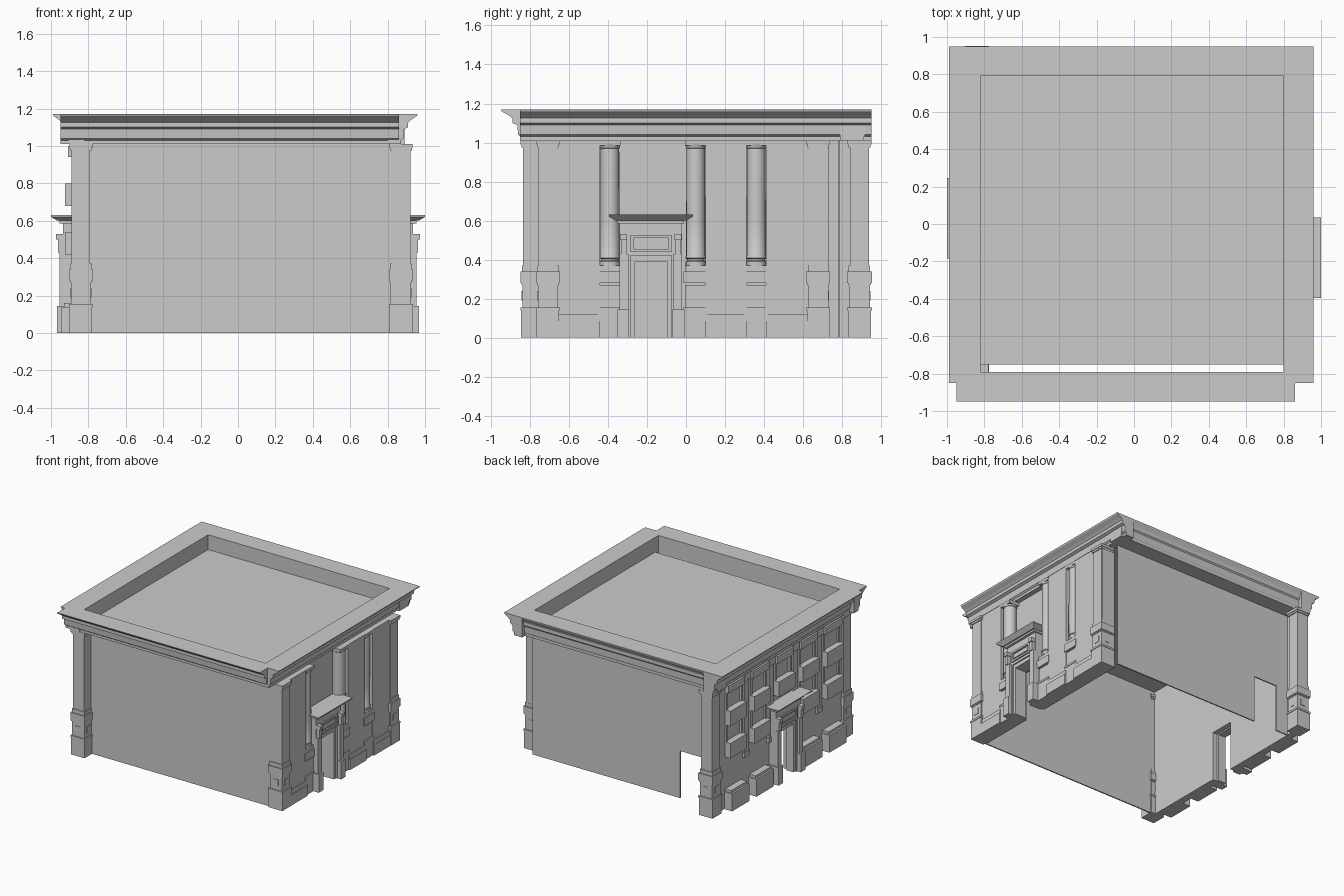
import bpy, bmesh, math
from mathutils import Vector

if "Cube" in bpy.data.objects:
    bpy.data.objects.remove(bpy.data.objects["Cube"])


def build(name, boxes=(), prisms=(), lathes=()):
    """One object made of boxes, extruded outlines and turned columns."""
    bm = bmesh.new()
    for x0, x1, y0, y1, z0, z1 in boxes:
        v = bmesh.ops.create_cube(bm, size=1)['verts']
        for p in v:
            p.co = Vector(((x0 + x1) / 2 + p.co.x * abs(x1 - x0),
                           (y0 + y1) / 2 + p.co.y * abs(y1 - y0),
                           (z0 + z1) / 2 + p.co.z * abs(z1 - z0)))
    for pts, move in prisms:
        f = bm.faces.new([bm.verts.new(p) for p in pts])
        r = bmesh.ops.extrude_face_region(bm, geom=[f], use_keep_orig=True)
        for g in r['geom']:
            if isinstance(g, bmesh.types.BMVert):
                g.co += Vector(move)
    for cx, cy, prof in lathes:
        n = 20
        rings = [[bm.verts.new((cx + r * math.cos(2 * math.pi * i / n),
                                cy + r * math.sin(2 * math.pi * i / n), z))
                  for i in range(n)] for r, z in prof]
        for a, b in zip(rings, rings[1:]):
            for i in range(n):
                bm.faces.new((a[i], a[(i + 1) % n], b[(i + 1) % n], b[i]))
        bm.faces.new(rings[0][::-1])
        bm.faces.new(rings[-1])
    bmesh.ops.recalc_face_normals(bm, faces=bm.faces)
    me = bpy.data.meshes.new(name)
    bm.to_mesh(me)
    bm.free()
    ob = bpy.data.objects.new(name, me)
    bpy.context.collection.objects.link(ob)
    if lathes:
        bpy.ops.object.select_all(action='DESELECT')
        ob.select_set(True)
        bpy.context.view_layer.objects.active = ob
        bpy.ops.object.shade_smooth_by_angle(angle=math.radians(35))
    return ob


# plain front and rear walls; the rear has a low opening near the left corner
build('front_wall', [(-0.82, 0.82, -0.75, -0.74, 0, 1.05)])
R = 0.79
build('rear_wall', [(-0.50, 0.82, R - .01, R, 0, 1.05),
                    (-0.84, -0.71, R - .01, R, 0, 1.05),
                    (-0.71, -0.50, R - .01, R, 0.38, 1.05)])
build('roof', [(-0.83, 0.81, -0.75, 0.80, 1.04, 1.05)])

# stepped cornice: (distance back from the lip, height)
STEPS = [(0.105, 1.01), (0.105, 1.03), (0.09, 1.04), (0.085, 1.09), (0.06, 1.10),
         (0.06, 1.125), (0.04, 1.14), (0.005, 1.16), (0, 1.17)]


def run(name, axis, sign, inner, lip, a, b, k=1.0):
    out = [(inner, 1.01)] + [(lip - k * d, z) for d, z in STEPS] + [(inner, 1.17)]
    if axis == 'x':
        pts, mv = [(sign * d, a, z) for d, z in out], (0, b - a, 0)
    else:
        pts, mv = [(a, sign * d, z) for d, z in out], (b - a, 0, 0)
    build(name, prisms=[(pts, mv)])


run('cornice_front', 'y', -1, 0.79, 0.95, -0.95, 0.86)
run('cornice_rear', 'y', 1, 0.79, 0.95, -0.92, 0.89, 0.35)
run('cornice_left', 'x', -1, 0.82, 0.99, -0.85, 0.95, 0.8)
run('cornice_right', 'x', 1, 0.80, 0.96, -0.85, 0.95, 0.85)

# square pier outline levels: (extra width, z0, z1)
LEVELS = [(0.010, 0, 0.14), (0.014, 0.14, 0.155), (0.004, 0.155, 0.27),
          (0.014, 0.28, 0.34), (0.006, 0.34, 0.37), (0, 0.37, 0.975),
          (0.007, 0.975, 0.99), (0.012, 0.99, 1.01)]


def pier_boxes(x0, x1, y0, y1):
    return [(x0 - e, x1 + e, y0 - e, y1 + e, a, b) for e, a, b in LEVELS] + \
           [(x0 - .009, x1 + .009, y0 - .009, y1 + .009, 0.27, 0.28)]


def plaques(x0, x1, y0, y1):
    xm, ym = (x0 + x1) / 2, (y0 + y1) / 2
    return [(xm - .022, xm + .022, y0 - .008, y1 + .008, .19, .24),
            (x0 - .008, x1 + .008, ym - .022, ym + .022, .19, .24)]


for tag, c in {'front_left': (-0.89, -0.79, -0.835, -0.74),
               'front_right': (0.82, 0.922, -0.755, -0.66),
               'rear_left': (-0.89, -0.79, 0.84, 0.938),
               'rear_right': (0.82, 0.922, 0.63, 0.725)}.items():
    build('pier_' + tag, pier_boxes(*c) + plaques(*c))


def side(s, x0, x1, y0, y1, z0, z1):
    return (min(s * x0, s * x1), max(s * x0, s * x1), y0, y1, z0, z1)


def door(name, s, c, wall):
    """Door surround with jambs, tablet, brackets and a flared hood."""
    B = []
    for m in (-1, 1):
        def bx(o0, o1, a, b, z0, z1):
            lo, hi = sorted((c + m * a, c + m * b))
            B.append(side(s, o0, o1, lo, hi, z0, z1))
        bx(wall, 0.935, 0.105, 0.16, 0, 0.60)
        bx(wall, 0.968, 0.112, 0.172, 0, 0.145)
        bx(wall, 0.955, 0.115, 0.16, 0.145, 0.43)
        bx(wall, 0.972, 0.122, 0.158, 0.50, 0.53)
        bx(wall, 0.962, 0.126, 0.154, 0.43, 0.50)
        bx(wall, 0.925, 0.082, 0.105, 0, 0.42)
    B += [side(s, wall, 0.935, c - .105, c + .105, .42, .60),
          side(s, wall, 0.925, c - .085, c + .085, .39, .42),
          side(s, wall, 0.945, c - .105, c + .105, .44, .455),
          side(s, wall, 0.945, c - .105, c + .105, .51, .525),
          side(s, wall, 0.945, c - .105, c - .09, .455, .51),
          side(s, wall, 0.945, c + .09, c + .105, .455, .51),
          side(s, wall, 0.942, c - .08, c + .08, .465, .50),
          side(s, wall, 0.955, c - .17, c + .17, .585, .605)]
    build(name, B)
    hood = [(s * 0.84, c - .215, .62), (s * 0.84, c - .215, .63),
            (s * 0.84, c + .215, .63), (s * 0.84, c + .215, .62),
            (s * 0.84, c + .18, .60), (s * 0.84, c - .18, .60)]
    ob = build(name + '_hood', prisms=[(hood, (s * 0.16, 0, 0))])
    for v in ob.data.vertices:            # slope the front of the hood
        if abs(v.co.x) > 0.9 and v.co.z < 0.61:
            v.co.x -= s * 0.035


# right side: thick wall panels with columns set back in the gaps between them
D = -0.18
PANELS = ((-0.74, -0.44), (0.10, 0.31), (0.41, 0.73))
build('right_wall_back', [(0.80, 0.83, -0.75, D - .10, 0, 1.01),
                          (0.80, 0.83, D + .10, 0.73, 0, 1.01),
                          (0.80, 0.83, D - .10, D + .10, 0.40, 1.01)])
build('right_wall_panels', [(0.82, 0.915, a, b, 0, 1.01) for a, b in PANELS])
door('right_door', 1, D, 0.82)
build('right_plinth', [(0.90, x, a, b, z0, z1) for a, b in PANELS
                       for x, z0, z1 in ((0.93, 0, 0.085), (0.923, 0.085, 0.12))])

SHAFT = [(0.052, .37), (0.052, .39), (0.046, .395), (0.046, .402), (0.052, .407), (0.052, .415),
         (0.049, .42), (0.049, .6), (0.048, .95), (0.047, .97), (0.05, .972), (0.052, .985), (0.055, .99)]
for i, y in enumerate((-0.39, 0.05, 0.36)):
    build(f'right_column_{i}',
          [(0.82, 0.908 + e, y - .05 - e, y + .05 + e, a, b) for e, a, b in LEVELS[:5]] +
          [(0.82, 0.918, y - .055, y + .055, .985, 1.01)],
          lathes=[(0.868, y, SHAFT)])

# left side: five bays of deep-silled windows around a central door
L = 0.03
build('left_wall', [side(-1, 0.82, 0.875, -0.78, L - .10, 0, 1.03),
                    side(-1, 0.82, 0.875, L + .10, 0.86, 0, 1.03),
                    side(-1, 0.82, 0.875, L - .10, L + .10, 0.40, 1.03)])
door('left_door', -1, L, 0.86)
for k in range(-2, 3):
    y = L + 0.31 * k
    B = []
    for z, h, out in ((0.42, .12, .925), (0.68, .12, .925), (0.94, .06, .91)):
        if k == 0 and z < 0.6:
            continue
        B += [side(-1, 0.86, out, y - .105, y + .105, z, z + h)]
        for m in (-1, 1):                 # jambs beside each opening
            if h > .1:
                B += [side(-1, 0.86, 0.89, y + m * .095 - .01, y + m * .095 + .01, z + h, z + .26)]
    build(f'left_windows_{k + 2}', B)
    if k:
        build(f'left_base_block_{k + 2}',
              [side(-1, 0.86, 0.945, y - .11, y + .11, 0, 0.14),
               side(-1, 0.86, 0.93, y - .10, y + .10, 0.14, 0.16)])
for k in (-1.5, -0.5, 0.5, 1.5):
    y = L + 0.31 * k
    build(f'left_pilaster_{int(k + 1.5)}',
          [side(-1, 0.86, 0.89, y - .03, y + .03, 0.36, 0.95),
           side(-1, 0.86, 0.90, y - .04, y + .04, 0.95, 1.01),
           side(-1, 0.86, 0.895, y - .035, y + .035, 0.33, 0.37)])
